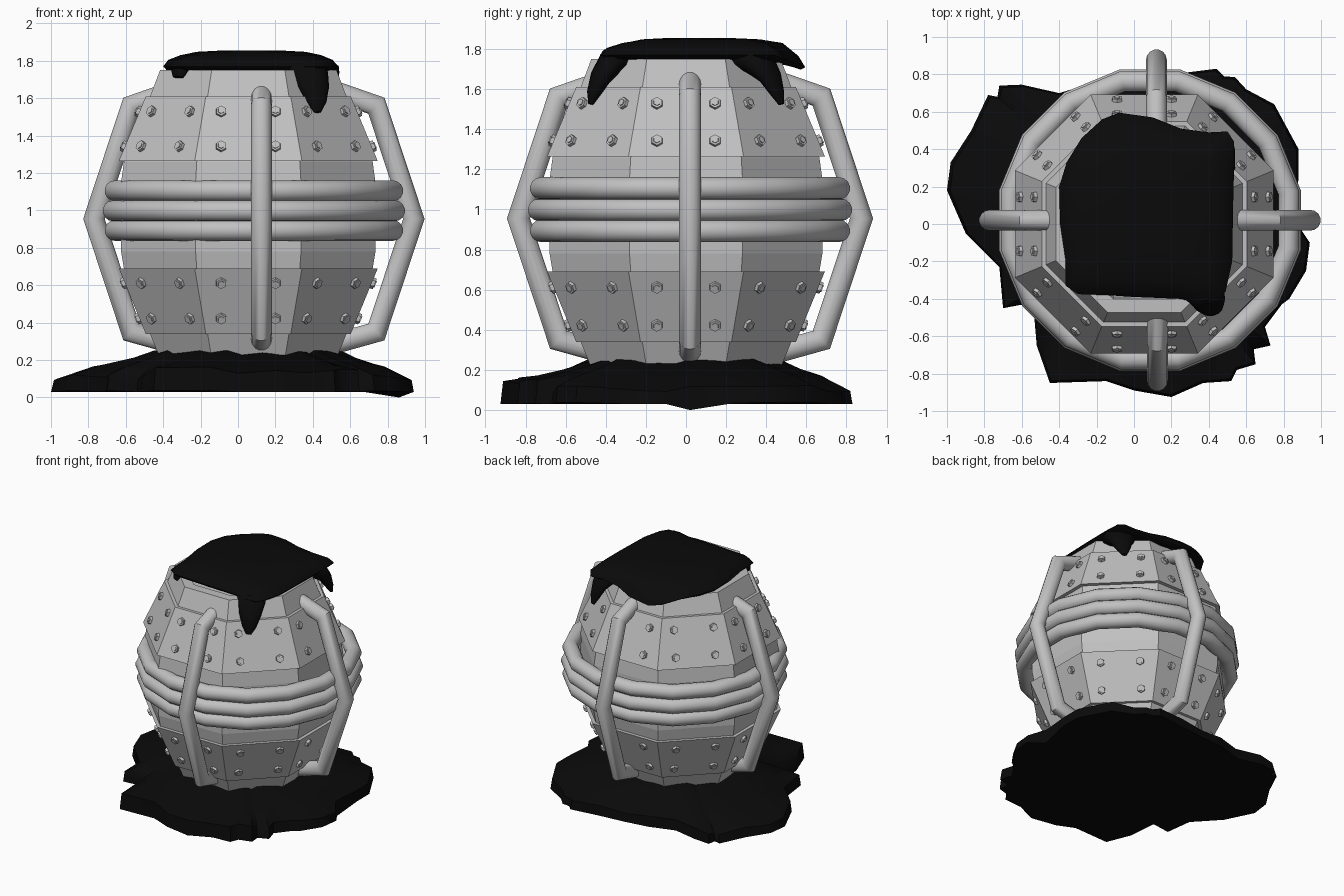
import bpy, bmesh, math, random
from mathutils import Vector, Matrix

if "Cube" in bpy.data.objects:
    bpy.data.objects.remove(bpy.data.objects["Cube"])

random.seed(4)
CX, CY = 0.055, 0.0          # barrel axis
PX, PY = 0.085, 0.02         # pipe cage axis


def material(name, value):
    m = bpy.data.materials.new(name)
    m.diffuse_color = (value, value, value, 1)
    m.use_nodes = True
    m.node_tree.nodes["Principled BSDF"].inputs["Base Color"].default_value = m.diffuse_color
    return m


STEEL = material("grey_steel", 0.53)
TAR = material("black_tar", 0.003)


def finish(name, bm, mat, smooth=None):
    bmesh.ops.recalc_face_normals(bm, faces=bm.faces[:])
    me = bpy.data.meshes.new(name)
    bm.to_mesh(me)
    bm.free()
    me.materials.append(mat)
    ob = bpy.data.objects.new(name, me)
    bpy.context.collection.objects.link(ob)
    if smooth:
        bpy.context.view_layer.objects.active = ob
        ob.select_set(True)
        bpy.ops.object.shade_smooth_by_angle(angle=math.radians(smooth))
        ob.select_set(False)
    return ob


def loft(bm, loops, wrap=False, caps=True):
    """Skin a list of point loops with quads."""
    rings = [[bm.verts.new(p) for p in lp] for lp in loops]
    pairs = list(zip(rings, rings[1:])) + ([(rings[-1], rings[0])] if wrap else [])
    n = len(rings[0])
    for a, b in pairs:
        for i in range(n):
            j = (i + 1) % n
            bm.faces.new((a[i], a[j], b[j], b[i]))
    if caps and not wrap:
        bm.faces.new(rings[0])
        bm.faces.new(rings[-1])


def octagon(apothem, z):
    r = apothem / math.cos(math.pi / 8)
    return [(CX + r * math.cos((i + .5) * math.pi / 4),
             CY + r * math.sin((i + .5) * math.pi / 4), z) for i in range(8)]


def tube(bm, pts, radii, normal, sides=14, closed=False, flat=1.0):
    """Mitred tube along a planar path."""
    pts = [Vector(p) for p in pts]
    n = len(pts)
    normal = Vector(normal).normalized()
    loops = []
    for i, p in enumerate(pts):
        a = p - pts[i - 1] if (closed or i > 0) else pts[1] - p
        b = pts[(i + 1) % n] - p if (closed or i < n - 1) else a
        a, b = a.normalized(), b.normalized()
        t = (a + b).normalized()
        side = t.cross(normal) / max(t.dot(a), 0.5) * flat
        loops.append([p + radii[i] * (normal * math.cos(q) + side * math.sin(q))
                      for q in (2 * math.pi * k / sides for k in range(sides))])
    loft(bm, loops, wrap=closed)


# Eight-sided barrel with a shallow recessed top
bm = bmesh.new()
profile = [(.46, .18), (.525, .34), (.665, .69), (.68, .78), (.68, 1.15),
           (.665, 1.26), (.525, 1.61), (.472, 1.75), (.40, 1.75), (.39, 1.71)]
loft(bm, [octagon(r, z) for r, z in profile])
finish("barrel", bm, STEEL)

# Raised bands and their hex bolts, upper and lower
bands = {"upper": [(.692, 1.265), (.548, 1.61)], "lower": [(.692, .69), (.548, .34)]}
for label, ((r0, z0), (r1, z1)) in bands.items():
    bm = bmesh.new()
    loft(bm, [octagon(r, z) for r, z in
              [(r0, z0), (r1, z1), (r1 - .04, z1), (r0 - .04, z0)]], wrap=True)
    finish(label + "_band", bm, STEEL)

    bm = bmesh.new()
    out = Vector((abs(z1 - z0), 0, (r0 - r1) * (1 if z1 > z0 else -1))).normalized()
    for face in range(8):
        spin = Matrix.Translation((CX, CY, 0)) @ Matrix.Rotation(face * math.pi / 4, 4, 'Z')
        for f in (.22, .76):
            for y in (-.145, .145):
                pos = Vector((r0 + (r1 - r0) * f, y, z0 + (z1 - z0) * f))
                tilt = out.to_track_quat('Z', 'Y').to_matrix().to_4x4()
                for rad, top, h in ((.033, .029, .034), (.021, .018, .044)):
                    bmesh.ops.create_cone(bm, cap_ends=True, segments=6, radius1=rad,
                                          radius2=top, depth=h,
                                          matrix=spin @ Matrix.Translation(pos) @ tilt)
    finish(label + "_bolts", bm, STEEL)

# Three horizontal hoops
for k, (z, r) in enumerate([(.893, .742), (.998, .752), (1.105, .742)]):
    bm = bmesh.new()
    pts = [(PX + r * math.cos((i + .5) * math.pi / 8) / math.cos(math.pi / 16),
            PY + r * math.sin((i + .5) * math.pi / 8) / math.cos(math.pi / 16), z)
           for i in range(16)]
    tube(bm, pts, [.056] * 16, (0, 0, 1), closed=True)
    finish("hoop_%d" % (k + 1), bm, STEEL, 35)

# Four bent vertical pipes
path = [(.44, 1.635), (.655, 1.56), (.855, .955), (.655, .35), (.44, .29)]
for name, k, cx in (("right", 0, PX), ("back", 1, .12), ("left", 2, PX), ("front", 3, .125)):
    c, s = round(math.cos(k * math.pi / 2)), round(math.sin(k * math.pi / 2))
    bm = bmesh.new()
    tube(bm, [(cx + r * c, PY + r * s, z) for r, z in path], [.056] * 5, (-s, c, 0))
    finish(name + "_pipe", bm, STEEL, 40)


def blob(name, outline, centre, circle, rings):
    """Puddle: each ring blends the ragged outline toward a circle."""
    bm = bmesh.new()
    c = Vector(centre)
    loops = []
    for blend, height in rings:
        lp = []
        for i, o in enumerate(outline):
            d = Vector(o) - c
            p = c + d.normalized() * (d.length * (1 - blend) + circle * blend)
            lp.append((p.x, p.y, height(i, p)))
        loops.append(lp)
    loft(bm, loops)
    return finish(name, bm, TAR, 50)


# Spilled puddle under the barrel
spill = [(-1, .18), (-.98, .33), (-.87, .5), (-.78, .69), (-.73, .68), (-.72, .74),
         (-.6, .745), (-.4, .7), (-.2, .76), (0, .78), (.2, .8), (.44, .83), (.48, .79),
         (.54, .785), (.6, .72), (.75, .64), (.88, .4), (.88, .25), (.86, .02), (.94, -.1),
         (.92, -.25), (.83, -.4), (.79, -.43), (.7, -.55), (.73, -.65), (.64, -.67),
         (.65, -.75), (.55, -.78), (.52, -.84), (.37, -.85), (.2, -.925), (0, -.89),
         (-.15, -.84), (-.45, -.85), (-.52, -.65), (-.54, -.42), (-.7, -.45), (-.72, -.23),
         (-.9, -.05)]
jit = [random.uniform(-.02, .02) for _ in spill]
blob("puddle", spill, (CX, CY), .5, [
    (.6, lambda i, p: .03),
    (0, lambda i, p: 0 if i == 18 else .03 + max(0, jit[i]) * .5),
    (.03, lambda i, p: .105 + jit[i] + (.04 if p.y < -.7 else 0)),
    (.4, lambda i, p: .17 + jit[i] * .4),
    (.75, lambda i, p: .205 + jit[i] * .5),
    (1, lambda i, p: .24 + jit[i] * .8),
    (1.6, lambda i, p: .24)])

# Overflowing cap on top
spout = [(-.4, .2), (-.395, 0), (-.365, -.2), (-.365, -.33), (-.3, -.375), (-.15, -.38),
         (0, -.39), (.25, -.4), (.36, -.43), (.45, -.42), (.49, -.36), (.525, -.2),
         (.53, .1), (.535, .3), (.535, .44), (.5, .495), (.4, .49), (.25, .51), (.1, .57),
         (-.08, .595), (-.17, .56), (-.28, .46), (-.36, .33)]
blob("tar_cap", spout, (.07, .07), .25, [
    (.5, lambda i, p: 1.74),
    (.08, lambda i, p: 1.75 - max(0, p.y - .44) * .4),
    (0, lambda i, p: 1.77 - max(0, p.y - .44) * .4),
    (.12, lambda i, p: 1.805 - max(0, p.y - .4) * .25),
    (.4, lambda i, p: 1.83),
    (.8, lambda i, p: 1.848),
    (1.4, lambda i, p: 1.855)])

# Drips running over the rim
drips = [("front_drip", [(.32, -.25, 1.77), (.375, -.37, 1.74), (.405, -.425, 1.66),
                         (.42, -.46, 1.58), (.425, -.475, 1.525)],
          [.08, .11, .085, .055, .02], (.9, .25, 0)),
         ("back_drip", [(.40, .22, 1.77), (.44, .36, 1.74), (.47, .42, 1.66),
                        (.485, .455, 1.58), (.49, .475, 1.525)],
          [.08, .12, .08, .05, .02], (.8, -.5, 0)),
         ("small_drip", [(-.27, -.27, 1.77), (-.315, -.315, 1.74), (-.32, -.325, 1.712)],
          [.06, .055, .035], (.7, -.7, 0))]
for name, pts, radii, normal in drips:
    bm = bmesh.new()
    tube(bm, pts, radii, normal, sides=12, flat=.6)
    finish(name, bm, TAR, 50)
